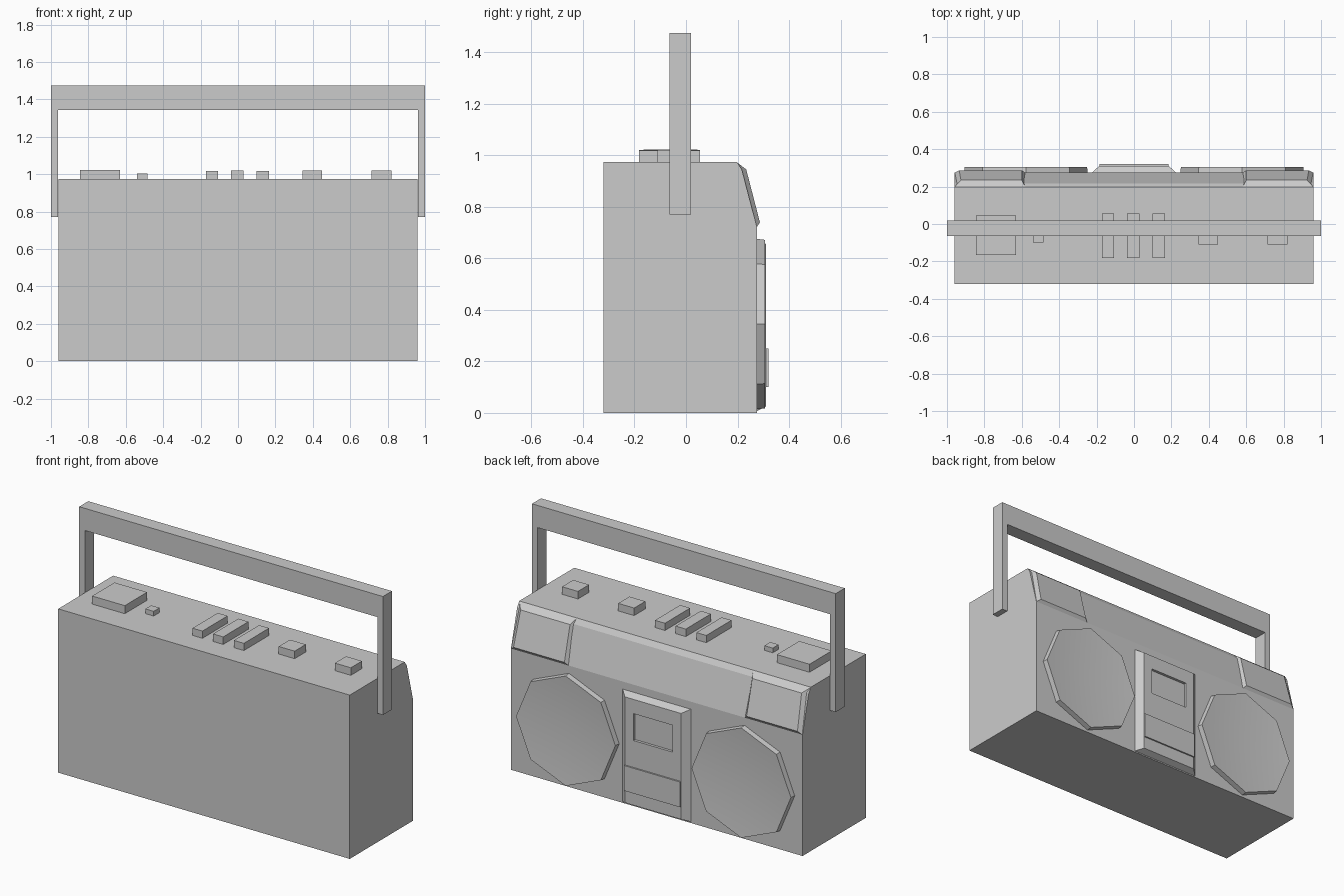
import bpy, bmesh, math

if "Cube" in bpy.data.objects:
    bpy.data.objects.remove(bpy.data.objects["Cube"])


def make(name, verts, faces):
    mesh = bpy.data.meshes.new(name)
    mesh.from_pydata(verts, [], faces)
    bm = bmesh.new()
    bm.from_mesh(mesh)
    bmesh.ops.recalc_face_normals(bm, faces=bm.faces)
    bm.to_mesh(mesh)
    bm.free()
    ob = bpy.data.objects.new(name, mesh)
    bpy.context.collection.objects.link(ob)
    return ob


def loft(name, a, b):
    """Solid between two matching outlines."""
    n = len(a)
    sides = [(i, (i + 1) % n, n + (i + 1) % n, n + i) for i in range(n)]
    return make(name, a + b, [tuple(range(n)), tuple(range(n, 2 * n))] + sides)


def rect(x0, x1, y, z0, z1):
    return [(x0, y, z0), (x1, y, z0), (x1, y, z1), (x0, y, z1)]


def box(name, x0, x1, y0, y1, z0, z1):
    return loft(name, rect(x0, x1, y0, z0, z1), rect(x0, x1, y1, z0, z1))


# Main case: side profile with the sloped upper rear edge
profile = [(-0.32, 0), (0.275, 0), (0.275, 0.722), (0.217, 0.945),
           (0.197, 0.975), (-0.32, 0.975)]
loft("case", [(-0.96, y, z) for y, z in profile], [(0.96, y, z) for y, z in profile])

# Carrying handle: one U-shaped outline
outline = [(-1, 0.77), (-1, 1.475), (1, 1.475), (1, 0.77),
           (0.963, 0.77), (0.963, 1.343), (-0.963, 1.343), (-0.963, 0.77)]
loft("handle", [(x, -0.065, z) for x, z in outline], [(x, 0.02, z) for x, z in outline])

for side, s in (("left", -1), ("right", 1)):
    # Raised bevelled panel at each end of the slope
    base = [(0.58, 0.274, 0.72), (0.96, 0.274, 0.72), (0.96, 0.197, 0.974), (0.58, 0.197, 0.974)]
    top = [(0.60, 0.287, 0.74), (0.935, 0.287, 0.74), (0.925, 0.234, 0.945), (0.60, 0.234, 0.945)]
    loft(side + "_slope_panel", [(s * x, y, z) for x, y, z in base],
         [(s * x, y, z) for x, y, z in top])

    # Octagonal speaker with a shallow smooth dish
    cx, cz, r = s * 0.578, 0.345, 0.332
    ring = [(math.cos(i * math.pi / 4), math.sin(i * math.pi / 4)) for i in range(8)]
    verts = [(cx + r * c, 0.265, cz + r * q) for c, q in ring]
    verts += [(cx + r * c * 0.985, 0.306, cz + r * q * 0.985) for c, q in ring]
    verts.append((cx, 0.28, cz))
    faces = [tuple(range(8))]
    for i in range(8):
        j = (i + 1) % 8
        faces += [(i, j, 8 + j, 8 + i), (8 + i, 8 + j, 16)]
    speaker = make(side + "_speaker", verts, faces)
    bpy.ops.object.select_all(action='DESELECT')
    speaker.select_set(True)
    bpy.context.view_layer.objects.active = speaker
    bpy.ops.object.shade_smooth_by_angle(angle=math.radians(30))

# Cassette deck with chamfered sides and a recessed window
deck = loft("cassette_deck", rect(-0.23, 0.23, 0.27, 0.005, 0.68),
            rect(-0.185, 0.185, 0.311, 0.025, 0.655))
cutter = box("window_cutter", -0.128, 0.128, 0.295, 0.35, 0.41, 0.57)
cutter.hide_render = True
cutter.hide_viewport = True
cut = deck.modifiers.new("window", 'BOOLEAN')
cut.operation = 'DIFFERENCE'
cut.solver = 'EXACT'
cut.object = cutter
box("cassette_key_panel", -0.185, 0.185, 0.30, 0.32, 0.10, 0.25)

# Controls on the top: x range, y range, top height
controls = {
    "large_button": (-0.845, -0.63, -0.165, 0.045, 1.023),
    "small_button": (-0.54, -0.485, -0.10, -0.045, 1.003),
    "left_key": (-0.172, -0.107, -0.182, 0.055, 1.018),
    "middle_key": (-0.037, 0.03, -0.182, 0.055, 1.02),
    "right_key": (0.10, 0.166, -0.182, 0.055, 1.018),
    "inner_knob": (0.345, 0.45, -0.11, -0.005, 1.02),
    "outer_knob": (0.715, 0.82, -0.11, -0.005, 1.02),
}
for name, (x0, x1, y0, y1, z1) in controls.items():
    box(name, x0, x1, y0, y1, 0.965, z1)
